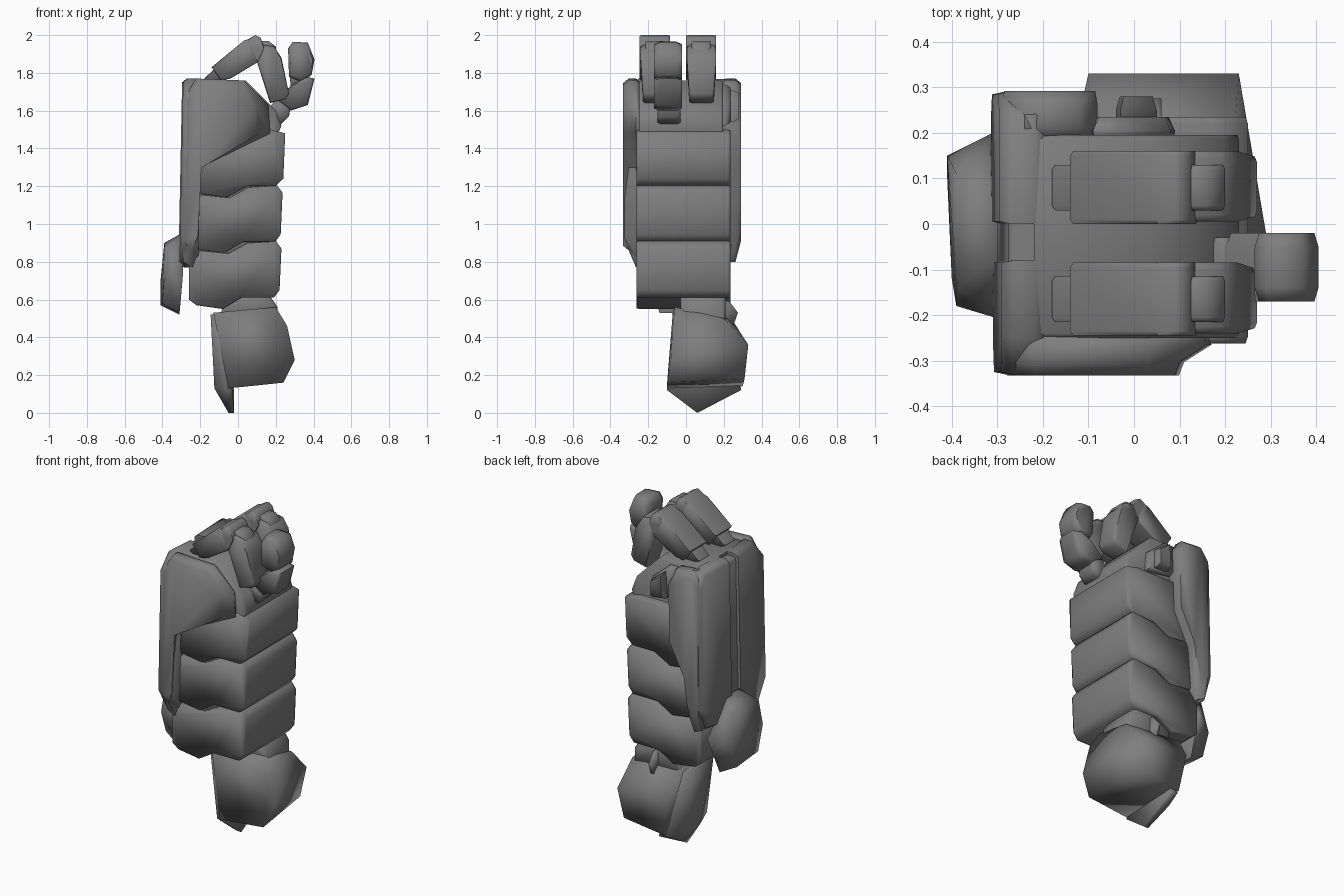
import bpy, bmesh
from mathutils import Vector

# Dark grey finish
grey = bpy.data.materials.new("dark_grey")
grey.diffuse_color = (0.21, 0.21, 0.21, 1)


def finish(name, bm, angle=1.7):
    bmesh.ops.recalc_face_normals(bm, faces=bm.faces[:])
    me = bpy.data.meshes.new(name)
    bm.to_mesh(me)
    bm.free()
    me.materials.append(grey)
    ob = bpy.data.objects.new(name, me)
    bpy.context.collection.objects.link(ob)
    bpy.ops.object.select_all(action='DESELECT')
    ob.select_set(True)
    bpy.context.view_layer.objects.active = ob
    bpy.ops.object.shade_smooth_by_angle(angle=angle)
    return ob


def prism(name, profile, axis, a, b, ch=0.02, inset=0.9, lean=0.0, tweak=None, angle=1.25):
    """Extrude a (side, z) profile along x or y from a to b, with chamfered ends."""
    bm = bmesh.new()
    n = len(profile)
    cu = (min(p[0] for p in profile) + max(p[0] for p in profile)) / 2
    cz = (min(p[1] for p in profile) + max(p[1] for p in profile)) / 2
    rings = []
    for d, s in ((a, inset), (a + ch, 1), (b - ch, 1), (b, inset)):
        ring = []
        for u, z in profile:
            u, z = cu + (u - cu) * s, cz + (z - cz) * s
            co = (u, d, z) if axis == 'y' else (d + lean * (z - 1.3), u, z)
            ring.append(bm.verts.new(co))
        rings.append(ring)
    for r0, r1 in zip(rings, rings[1:]):
        for i in range(n):
            bm.faces.new((r0[i], r0[(i + 1) % n], r1[(i + 1) % n], r1[i]))
    bm.faces.new(rings[0])
    bm.faces.new(rings[-1])
    if tweak:
        for v in bm.verts:
            tweak(v.co)
    return finish(name, bm, angle)


def hull(name, pts):
    bm = bmesh.new()
    for p in pts:
        bm.verts.new(Vector(p))
    bmesh.ops.convex_hull(bm, input=bm.verts[:])
    return finish(name, bm)


# Elbow block with its back fin and neck
hull("elbow_block", [
    (-0.13, -0.07, .53), (0.2, -0.06, .56), (0.22, 0.2, .5), (-0.12, 0.24, .5),
    (0.26, -0.07, .46), (0.30, -0.08, .28), (0.23, 0.33, .36), (-0.10, 0.33, .36),
    (0.24, -0.10, .16), (-0.05, -0.10, .13), (0.20, 0.31, .18), (-0.07, 0.30, .14)])
hull("elbow_fin", [
    (-0.145, -0.06, .52), (-0.10, -0.06, .53), (-0.14, 0.2, .5), (-0.10, 0.2, .5),
    (-0.07, -0.10, .13), (-0.03, -0.10, .12), (-0.07, 0.29, .13), (-0.02, 0.29, .12),
    (-0.05, 0.06, 0.0), (-0.02, 0.06, 0.0),
    (-0.12, 0.03, .20), (-0.12, 0.17, .20), (-0.125, 0.04, .13), (-0.125, 0.15, .13),
    (-0.08, 0.05, .06), (-0.08, 0.12, .06)])
prism("neck", [(-0.10, .48), (0.21, .48), (0.21, .56), (0.14, .66), (-0.06, .66)],
      'y', -0.03, 0.21)
hull("neck_flange", [(x, y, z) for x in (0.04, 0.06) for y, z in (
    (0.1, .62), (0.23, .59), (0.275, .53), (0.25, .46), (0.1, .46))])

# Chevron-shaped forearm bands
band = [(-0.26, .60), (-0.22, .57), (-0.08, .55), (0.02, .61), (0.19, .61),
        (0.22, .65), (0.23, .87), (0.20, .91), (0.05, .90), (-0.05, .845),
        (-0.20, .86), (-0.26, .78)]
for i in range(2):
    prism(f"forearm_band_{i + 1}", [(u + .006 * i, z + .295 * i) for u, z in band],
          'y', -0.262, 0.235, 0.015, 0.98, angle=1.7)
prism("forearm_band_3", [(-0.25, 1.19), (-0.20, 1.16), (-0.06, 1.14), (0.05, 1.20),
      (0.20, 1.20), (0.24, 1.24), (0.25, 1.48), (0.17, 1.50), (-0.2, 1.50)],
      'y', -0.262, 0.235, 0.015, 0.98, angle=1.7)
prism("forearm_core", [(-0.2, .62), (0.18, .64), (0.2, 1.45), (0.23, 1.52), (0.2, 1.6),
      (0.04, 1.76), (-0.22, 1.76)], 'y', -0.25, 0.195, 0.01, 0.985)


# Outer skin of the side panels rises at the bottom and is cut back at the front
def cut_back(co):
    if abs(co.y) > 0.28:
        if co.z < 0.95:
            co.z += 0.09
        if co.x > 0.1:
            co.x -= 0.06


# Shoulder plates: side panel plus back panel on each side
prism("front_side_plate", [(-0.28, 1.68), (-0.22, 1.77), (0.03, 1.76), (0.16, 1.63),
      (0.17, 1.48), (-0.20, 1.30), (-0.22, .83), (-0.24, .77), (-0.29, .80)],
      'y', -0.333, -0.235, 0.03, 0.95, tweak=cut_back)
prism("front_back_plate", [(-0.08, 1.76), (-0.25, 1.77), (-0.33, 1.68), (-0.33, .92),
      (-0.25, .79), (-0.08, .77)], 'x', -0.30, -0.20, 0.025, 0.96, 0.02)
prism("rear_side_plate", [(-0.29, 1.70), (-0.24, 1.77), (-0.12, 1.76), (-0.08, 1.68),
      (-0.09, 1.32), (-0.19, 1.12), (-0.21, .87), (-0.24, .80), (-0.29, .82)],
      'y', 0.18, 0.292, 0.03, 0.95, tweak=cut_back)
prism("rear_back_plate", [(0.0, 1.76), (0.24, 1.77), (0.29, 1.68), (0.29, .95),
      (0.23, .82), (0.0, .78)], 'x', -0.305, -0.20, 0.025, 0.96, 0.02)
prism("plate_gap_strip", [(-0.09, 1.74), (0.01, 1.74), (0.01, .82), (-0.09, .82)],
      'x', -0.285, -0.18, 0.01, 0.98, 0.02)

# Guard lump low on the back
hull("back_guard", [
    (-0.39, -0.14, .88), (-0.39, 0.11, .90), (-0.41, 0.15, .70), (-0.39, -0.18, .72),
    (-0.41, 0.10, .57), (-0.40, -0.12, .58), (-0.30, 0.05, .95), (-0.30, -0.08, .95),
    (-0.29, 0.21, .75), (-0.29, -0.21, .75), (-0.31, 0.12, .52), (-0.31, -0.14, .53)])

# Rear hand stub
prism("rear_stub_base", [(-0.10, 1.55), (0.09, 1.52), (0.08, 1.64), (-0.04, 1.74),
      (-0.09, 1.74)], 'y', 0.17, 0.235, 0.03, 0.85)
prism("rear_stub", [(-0.04, 1.55), (0.05, 1.54), (0.05, 1.65), (-0.03, 1.71)],
      'y', 0.2, 0.28, 0.03, 0.8)

# Two curled fingers
for name, y in (("front_finger", -0.165), ("rear_finger", 0.08)):
    def narrow(co):
        if co.z < 1.75:
            co.y = y + (co.y - y) * 0.85
    prism(name + "_root", [(-0.18, 1.77), (-0.12, 1.73), (-0.03, 1.79), (-0.08, 1.86)],
          'y', y - .05, y + .05, 0.01)
    prism(name + "_upper", [(-0.14, 1.83), (-0.09, 1.76), (-0.04, 1.77), (0.11, 1.86),
          (0.06, 1.98), (0.03, 1.97)], 'y', y - .08, y + .08, 0.01, 0.95)
    prism(name + "_knuckle_cap", [(0.04, 1.97), (0.09, 2.0), (0.12, 1.985), (0.14, 1.93),
          (0.10, 1.85), (0.06, 1.93)], 'y', y - .08, y + .08, 0.01, 0.95)
    prism(name + "_joint", [(0.09, 1.88), (0.10, 1.97), (0.16, 1.97), (0.20, 1.94),
          (0.20, 1.85)], 'y', y - .05, y + .05, 0.01)
    prism(name + "_tip", [(0.10, 1.86), (0.12, 1.95), (0.19, 1.94), (0.23, 1.88),
          (0.27, 1.69), (0.25, 1.66), (0.17, 1.64)], 'y', y - .075, y + .08, 0.015, 0.94,
          tweak=narrow)

# Thumb
prism("thumb_root", [(0.14, 1.58), (0.23, 1.53), (0.27, 1.57), (0.28, 1.63), (0.2, 1.66)],
      'y', -0.15, -0.03, 0.015)
prism("thumb_lower", [(0.20, 1.66), (0.28, 1.60), (0.37, 1.63), (0.405, 1.77),
      (0.36, 1.78), (0.29, 1.74)], 'y', -0.17, -0.02, 0.03, 0.87)
prism("thumb_joint", [(0.28, 1.72), (0.27, 1.82), (0.34, 1.84), (0.37, 1.74)],
      'y', -0.13, -0.05, 0.01)
prism("thumb_tip", [(0.265, 1.93), (0.29, 1.965), (0.37, 1.96), (0.405, 1.87),
      (0.39, 1.79), (0.34, 1.75), (0.27, 1.78)], 'y', -0.17, -0.02, 0.03, 0.87)
